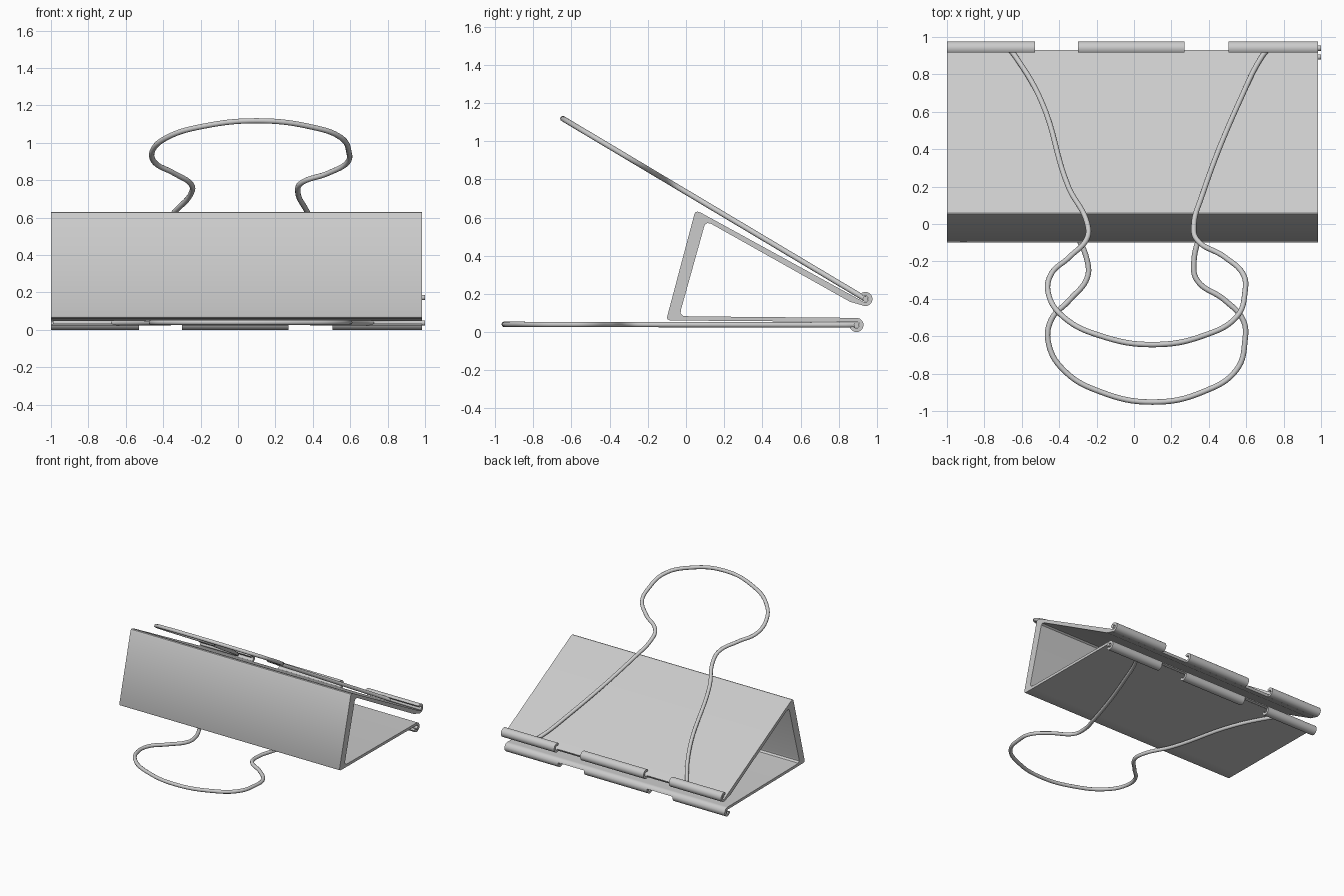
import bpy, bmesh, math
from mathutils import Vector

if "Cube" in bpy.data.objects:
    bpy.data.objects.remove(bpy.data.objects["Cube"])

steel = bpy.data.materials.new("light grey steel")
steel.diffuse_color = (0.6, 0.6, 0.6, 1)
steel.use_nodes = True
steel.node_tree.nodes["Principled BSDF"].inputs["Base Color"].default_value = steel.diffuse_color


def finish(obj, angle=35):
    obj.data.materials.clear()
    obj.data.materials.append(steel)
    bpy.ops.object.select_all(action='DESELECT')
    obj.select_set(True)
    bpy.context.view_layer.objects.active = obj
    bpy.ops.object.shade_smooth_by_angle(angle=math.radians(angle))


def extrude_x(name, profile, x0, x1):
    """Solid made by extruding a (y, z) outline along x."""
    bm = bmesh.new()
    a = [bm.verts.new((x0, y, z)) for y, z in profile]
    b = [bm.verts.new((x1, y, z)) for y, z in profile]
    n = len(a)
    bm.faces.new(a)
    bm.faces.new(b[::-1])
    for i in range(n):
        bm.faces.new((a[i], b[i], b[(i + 1) % n], a[(i + 1) % n]))
    bmesh.ops.recalc_face_normals(bm, faces=bm.faces)
    me = bpy.data.meshes.new(name)
    bm.to_mesh(me)
    bm.free()
    obj = bpy.data.objects.new(name, me)
    bpy.context.collection.objects.link(obj)
    finish(obj)


def curl(centre, start, sweep, r_out=0.037, r_in=0.017, steps=20):
    """Outline of a rolled sheet edge, angles in degrees."""
    ang = [math.radians(start + sweep * i / steps) for i in range(steps + 1)]
    pt = lambda r, t: (centre[0] + r * math.cos(t), centre[1] + r * math.sin(t))
    return [pt(r_out, t) for t in ang] + [pt(r_in, t) for t in reversed(ang)]


LOW, UP = (0.893, 0.037), (0.94, 0.173)      # curl centres (y, z)
TILT = 30.8                                  # slope of the upper jaw

# folded sheet body: lower jaw, spine, upper jaw
body = [(0.893, 0.053), (0.0, 0.060), (-0.085, 0.061), (-0.097, 0.066), (-0.1, 0.076),
        (0.044, 0.618), (0.050, 0.628), (0.060, 0.631), (0.08, 0.624),
        (0.931, 0.158), (0.921, 0.141), (0.86, 0.158), (0.13, 0.568), (0.112, 0.571),
        (0.098, 0.562), (-0.027, 0.115), (-0.028, 0.097), (-0.015, 0.085), (0.02, 0.082),
        (0.893, 0.074)]
extrude_x("folded_body", body, -1.0, 0.985)
extrude_x("lower_lip", curl(LOW, 90, -75, steps=8), -1.0, 0.985)

# rolled hinge tabs on both jaws
for i, (x0, x1) in enumerate([(-1.0, -0.53), (-0.3, 0.27), (0.505, 0.985)]):
    extrude_x(f"lower_hinge_tab_{i}", curl(LOW, 90, -250), x0, x1)
    extrude_x(f"upper_hinge_tab_{i}", curl(UP, 270 - TILT, 250), x0, x1)

# wire handle path: (x, distance from hinge)
WIRE = [(-0.99, 0), (-0.67, 0), (-0.635, 0.05), (-0.495, 0.33), (-0.35, 0.865),
        (-0.25, 1.09), (-0.25, 1.18), (-0.345, 1.30), (-0.445, 1.41), (-0.455, 1.54),
        (-0.37, 1.68), (-0.18, 1.79), (0.1, 1.845), (0.37, 1.79), (0.55, 1.67),
        (0.593, 1.52), (0.585, 1.41), (0.485, 1.30), (0.335, 1.19), (0.32, 1.10),
        (0.36, 0.93), (0.58, 0.29), (0.685, 0.05), (0.72, 0), (1.0, 0)]


def handle(name, origin, tilt):
    cu = bpy.data.curves.new(name, 'CURVE')
    cu.dimensions = '3D'
    cu.bevel_depth = 0.0145
    cu.bevel_resolution = 3
    cu.use_fill_caps = True
    cu.resolution_u = 8
    sp = cu.splines.new('BEZIER')
    sp.bezier_points.add(len(WIRE) - 1)
    t = math.radians(tilt)
    last = len(WIRE) - 1
    for i, (p, (x, s)) in enumerate(zip(sp.bezier_points, WIRE)):
        p.co = Vector((x, origin[0] - s * math.cos(t), origin[1] + s * math.sin(t)))
        kind = 'VECTOR' if i in (0, 1, last - 1, last) else 'AUTO'
        p.handle_left_type = p.handle_right_type = kind
    tmp = bpy.data.objects.new(name + "_path", cu)
    bpy.context.collection.objects.link(tmp)
    dg = bpy.context.evaluated_depsgraph_get()
    me = bpy.data.meshes.new_from_object(tmp.evaluated_get(dg))
    bpy.data.objects.remove(tmp)
    obj = bpy.data.objects.new(name, me)
    bpy.context.collection.objects.link(obj)
    finish(obj, 60)


handle("upper_wire_handle", UP, TILT)
handle("lower_wire_handle", LOW, 0.1)
